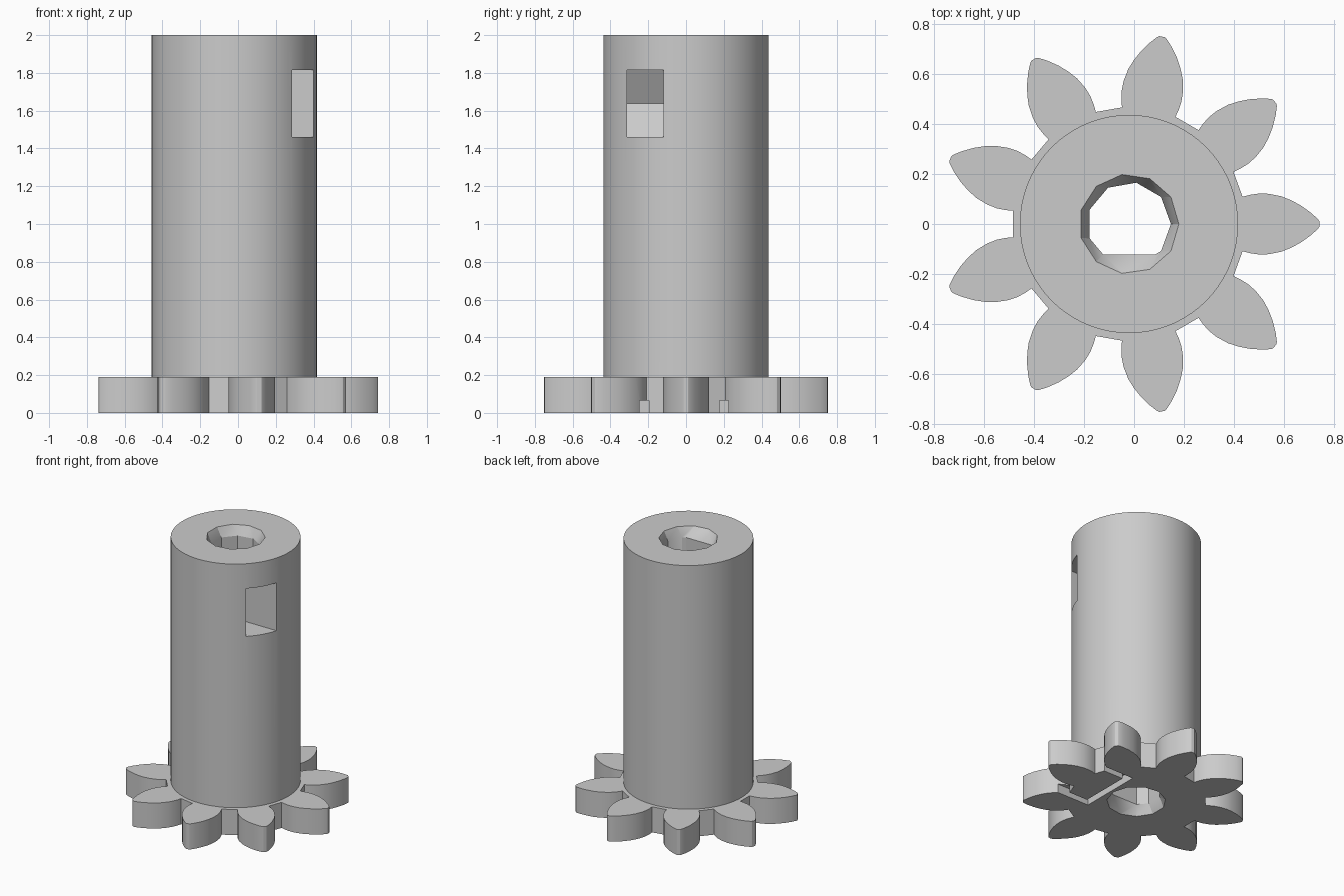
import bpy
import bmesh
from math import cos, sin, pi, tau, radians

if "Cube" in bpy.data.objects:
    bpy.data.objects.remove(bpy.data.objects["Cube"], do_unlink=True)

CX = -0.02          # axis of the shaft
GEAR_H = 0.19
TEETH = 9

grey = bpy.data.materials.new("plain grey")
grey.use_nodes = True
grey.diffuse_color = (0.6, 0.6, 0.6, 1)
grey.node_tree.nodes["Principled BSDF"].inputs["Base Color"].default_value = (0.6, 0.6, 0.6, 1)


def finish(name, bm):
    bmesh.ops.recalc_face_normals(bm, faces=bm.faces)
    mesh = bpy.data.meshes.new(name)
    bm.to_mesh(mesh)
    bm.free()
    mesh.materials.append(grey)
    obj = bpy.data.objects.new(name, mesh)
    bpy.context.collection.objects.link(obj)
    return obj


def prism(name, outline, z0, z1):
    """Extrude an xy outline from z0 to z1."""
    bm = bmesh.new()
    face = bm.faces.new([bm.verts.new((x, y, z0)) for x, y in outline])
    top = bmesh.ops.extrude_face_region(bm, geom=[face])["geom"]
    verts = [v for v in top if isinstance(v, bmesh.types.BMVert)]
    bmesh.ops.translate(bm, verts=verts, vec=(0, 0, z1 - z0))
    return finish(name, bm)


def loft(name, lower, z0, upper, z1):
    """Convex solid between two outlines."""
    bm = bmesh.new()
    for ring, z in ((lower, z0), (upper, z1)):
        for x, y in ring:
            bm.verts.new((x, y, z))
    bmesh.ops.convex_hull(bm, input=bm.verts)
    return finish(name, bm)


def box(name, x0, x1, y0, y1, z0, z1):
    return prism(name, [(x0, y0), (x1, y0), (x1, y1), (x0, y1)], z0, z1)


def ring(n, r):
    return [(CX + r * cos(tau * i / n), r * sin(tau * i / n)) for i in range(n)]


def clip_below(pts, y):
    """Cut an outline off below a flat."""
    out = []
    for (ax, ay), (bx, by) in zip(pts, pts[1:] + pts[:1]):
        if ay >= y:
            out.append((ax, ay))
        if (ay >= y) != (by >= y):
            out.append((ax + (bx - ax) * (y - ay) / (by - ay), y))
    return out


def cut(target, cutter, operation="DIFFERENCE"):
    cutter.hide_render = True
    mod = target.modifiers.new(cutter.name, "BOOLEAN")
    mod.operation = operation
    mod.solver = "EXACT"
    mod.object = cutter
    bpy.context.view_layer.objects.active = target
    bpy.ops.object.modifier_apply(modifier=mod.name)
    bpy.data.objects.remove(cutter, do_unlink=True)


# Gear outline: one curved half tooth, mirrored and repeated round the axis
half = [(0.455, 0.109), (0.485, 0.117), (0.52, 0.122), (0.56, 0.121), (0.61, 0.111),
        (0.65, 0.095), (0.69, 0.073), (0.73, 0.044), (0.757, 0.019), (0.762, 0.011)]
tooth = [(r, -w) for r, w in half] + half[::-1]
outline = []
for i in range(TEETH):
    a = tau * i / TEETH
    outline += [(CX + r * cos(a) - w * sin(a), r * sin(a) + w * cos(a)) for r, w in tooth]
body = prism("gear_shaft", outline, 0, GEAR_H)

# Shaft, joined to the gear
cut(body, prism("shaft", ring(72, 0.437), 0.1, 2.0), "UNION")

# Flat-sided bore with flared mouths
bore = clip_below(ring(9, 0.168), -0.122)
mouth = ring(11, 0.2)
cut(body, prism("bore", bore, -0.1, 2.1))
cut(body, loft("top_mouth", bore, 1.93, mouth, 2.0005))
cut(body, loft("bottom_mouth", mouth, -0.0005, bore, 0.07))

# Nut pocket in the shaft side: six-sided end, open towards +x
nut_z, nut_half = 1.638, 0.178
r = nut_half / cos(pi / 6)
profile = [(0.6, nut_half), (CX - r / 2, nut_half), (CX - r, 0),
           (CX - r / 2, -nut_half), (0.6, -nut_half)]
pocket = prism("nut_pocket", profile, 0.12, 0.312)
pocket.rotation_euler.x = radians(90)
pocket.location.z = nut_z
bpy.context.view_layer.update()
cut(body, pocket)

# U-shaped groove under the gear
groove = box("groove", 0.2, 0.25, -0.245, 0.225, -0.05, 0.065)
cut(groove, box("groove_arm_a", 0.2, 0.49, -0.245, -0.195, -0.05, 0.065), "UNION")
cut(groove, box("groove_arm_b", 0.2, 0.49, 0.178, 0.225, -0.05, 0.065), "UNION")
cut(body, groove)

# Smooth curved walls, keep hard edges
bpy.ops.object.select_all(action="DESELECT")
body.select_set(True)
bpy.context.view_layer.objects.active = body
bpy.ops.object.shade_smooth_by_angle(angle=radians(28))
